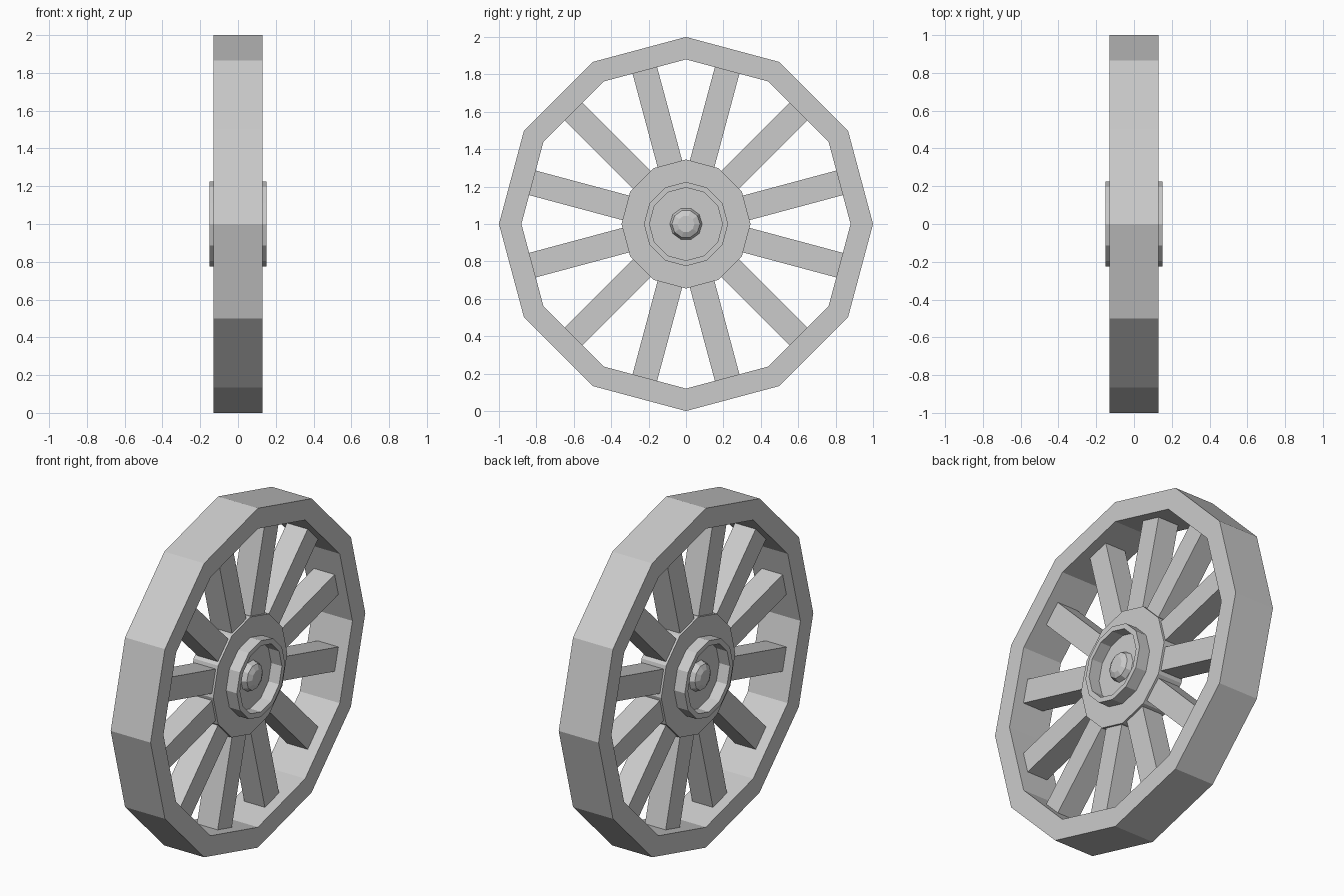
import bpy, bmesh
from math import sin, cos, pi
from mathutils import Matrix

cube = bpy.data.objects.get("Cube")
if cube:
    bpy.data.objects.remove(cube, do_unlink=True)

SIDES = 12
CENTRE = Matrix.Translation((0, 0, 1))

grey = bpy.data.materials.new("plain grey")
grey.use_nodes = True
grey.diffuse_color = (0.6, 0.6, 0.6, 1)
grey.node_tree.nodes["Principled BSDF"].inputs["Base Color"].default_value = grey.diffuse_color


def finish(name, bm):
    bmesh.ops.recalc_face_normals(bm, faces=bm.faces)
    bm.transform(CENTRE)
    mesh = bpy.data.meshes.new(name)
    bm.to_mesh(mesh)
    bm.free()
    mesh.materials.append(grey)
    obj = bpy.data.objects.new(name, mesh)
    bpy.context.collection.objects.link(obj)
    return obj


def turned(name, profile, closed=False, sides=SIDES):
    """Revolve (x, radius) points around the axle; cap the ends unless closed."""
    bm = bmesh.new()
    loops = []
    for x, r in profile:
        loops.append([bm.verts.new((x, r * cos(2 * pi * i / sides), r * sin(2 * pi * i / sides)))
                      for i in range(sides)])
    pairs = list(zip(loops, loops[1:]))
    if closed:
        pairs.append((loops[-1], loops[0]))
    else:
        bm.faces.new(loops[0])
        bm.faces.new(loops[-1])
    for a, b in pairs:
        for i in range(sides):
            j = (i + 1) % sides
            bm.faces.new((a[i], a[j], b[j], b[i]))
    return finish(name, bm)


# Outer rim
turned("rim", [(-0.13, 1), (0.13, 1), (0.13, 0.88), (-0.13, 0.88)], closed=True)

# Hub disc
turned("hub", [(-0.08, 0.345), (0.08, 0.345)])

# Raised collar and domed axle cap on each side
for side, s in (("left", 1), ("right", -1)):
    turned(side + "_collar",
           [(s * 0.08, 0.225), (s * 0.15, 0.225), (s * 0.15, 0.195), (s * 0.08, 0.195)], closed=True)
    turned(side + "_axle_cap", [(s * 0.08, 0.087), (s * 0.11, 0.075), (s * 0.125, 0.045)], sides=10)

# Square spokes, each meeting the middle of a rim segment
for k in range(SIDES):
    bm = bmesh.new()
    bmesh.ops.create_cube(bm, size=1)
    bm.transform(Matrix.Rotation(2 * pi * (k + 0.5) / SIDES, 4, "X")
                 @ Matrix.Translation((0, 0.575, 0))
                 @ Matrix.Diagonal((0.135, 0.55, 0.136, 1)))
    finish("spoke_%d" % (k + 1), bm)
